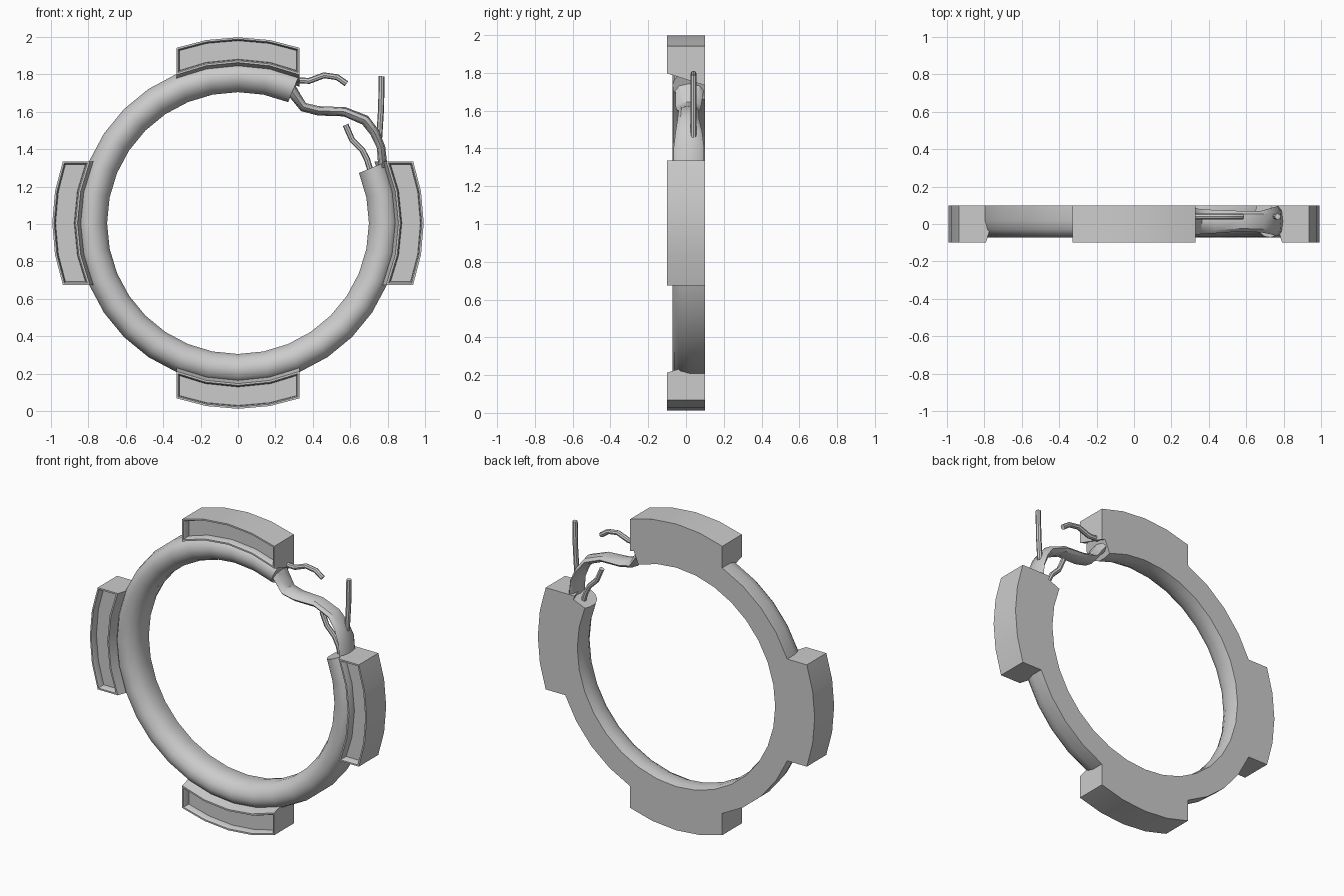
import bpy, bmesh, math
from mathutils import Vector, Matrix

if "Cube" in bpy.data.objects:
    bpy.data.objects.remove(bpy.data.objects["Cube"])

CZ = 1.005  # height of the ring centre


def make(name, bm, angle=35):
    bmesh.ops.recalc_face_normals(bm, faces=bm.faces)
    me = bpy.data.meshes.new(name)
    bm.to_mesh(me)
    bm.free()
    ob = bpy.data.objects.new(name, me)
    bpy.context.collection.objects.link(ob)
    bpy.ops.object.select_all(action='DESELECT')
    ob.select_set(True)
    bpy.context.view_layer.objects.active = ob
    bpy.ops.object.shade_smooth_by_angle(angle=math.radians(angle))
    return ob


def loft(name, sections):
    """Skin a list of closed sections and cap both ends."""
    bm = bmesh.new()
    rows = [[bm.verts.new(p) for p in s] for s in sections]
    n = len(rows[0])
    for a, b in zip(rows, rows[1:]):
        for i in range(n):
            j = (i + 1) % n
            bm.faces.new((a[i], a[j], b[j], b[i]))
    bm.faces.new(rows[0])
    bm.faces.new(rows[-1][::-1])
    return make(name, bm)


def sweep(name, path, sides=8):
    """Tube along (x, z, thickness, y_low, y_high) stations with oval sections."""
    secs = []
    for i, (x, z, t, y0, y1) in enumerate(path):
        a, b = path[max(i - 1, 0)], path[min(i + 1, len(path) - 1)]
        d = Vector((b[0] - a[0], 0, b[1] - a[1])).normalized()
        nrm = Vector((-d.z, 0, d.x))
        mid = Vector((x, (y0 + y1) / 2, z))
        secs.append([mid + nrm * (t / 2 * math.cos(k * math.tau / sides))
                     + Vector((0, (y1 - y0) / 2 * math.sin(k * math.tau / sides), 0))
                     for k in range(sides)])
    return loft(name, secs)


# Broken ring: flat back, rounded front, missing its upper right part
profile = [(0.71, 0.1), (0.70, 0.06), (0.70, 0.0), (0.72, -0.04), (0.755, -0.066),
           (0.79, -0.072), (0.825, -0.06), (0.85, -0.03), (0.862, 0.02), (0.862, 0.1)]
ring = []
for k in range(29):
    a = math.radians(67.5 + 11.25 * k)
    ring.append([(r * math.cos(a), y, CZ + r * math.sin(a)) for r, y in profile])
loft("broken_ring", ring)


# Four pads with a framed pocket on the front
def pad(name, turn):
    bm = bmesh.new()
    xs = [-0.33, -0.17, 0, 0.17, 0.33]

    def row(r, y):
        return [bm.verts.new((x, y, math.sqrt(r * r - x * x))) for x in xs]
    fo, fi, bo, bi = row(0.993, -0.1), row(0.858, -0.1), row(0.993, 0.1), row(0.80, 0.1)
    front = []
    for i in range(4):
        front.append(bm.faces.new((fo[i], fo[i + 1], fi[i + 1], fi[i])))
        bm.faces.new((bo[i], bo[i + 1], bi[i + 1], bi[i]))
        bm.faces.new((fo[i], fo[i + 1], bo[i + 1], bo[i]))
        bm.faces.new((fi[i], fi[i + 1], bi[i + 1], bi[i]))
    for i in (0, 4):
        bm.faces.new((fo[i], fi[i], bi[i], bo[i]))
    bmesh.ops.recalc_face_normals(bm, faces=bm.faces)
    for thick, depth in ((0.01, 0), (0.006, -0.012), (0.002, -0.03)):
        bmesh.ops.inset_region(bm, faces=front, thickness=thick, depth=depth,
                               use_even_offset=True)
    bm.transform(Matrix.Translation((0, 0, CZ)) @ Matrix.Rotation(turn, 4, 'Y'))
    return make(name, bm, 25)


for i, side in enumerate(("top", "right", "bottom", "left")):
    pad("pad_" + side, i * math.pi / 2)

# Torn strip bridging the gap
sweep("torn_strip", [
    (0.27, 1.735, 0.07, -0.06, 0.095), (0.31, 1.68, 0.055, -0.055, 0.09),
    (0.35, 1.625, 0.05, -0.055, 0.08), (0.43, 1.605, 0.05, -0.05, 0.075),
    (0.57, 1.60, 0.05, -0.04, 0.07), (0.68, 1.555, 0.055, -0.045, 0.07),
    (0.73, 1.49, 0.05, -0.055, 0.085), (0.765, 1.41, 0.045, -0.065, 0.095),
    (0.775, 1.30, 0.05, -0.065, 0.095)])

# Loose wires
wires = {
    "wire_upper": [(0.30, 1.77), (0.38, 1.765), (0.46, 1.795), (0.53, 1.785), (0.58, 1.75)],
    "wire_upright": [(0.755, 1.46), (0.765, 1.62), (0.768, 1.79)],
    "wire_inner": [(0.575, 1.53), (0.61, 1.45), (0.665, 1.395), (0.69, 1.345), (0.71, 1.28)],
}
for name, pts in wires.items():
    sweep(name, [(x, z, 0.032, 0.024, 0.056) for x, z in pts])
